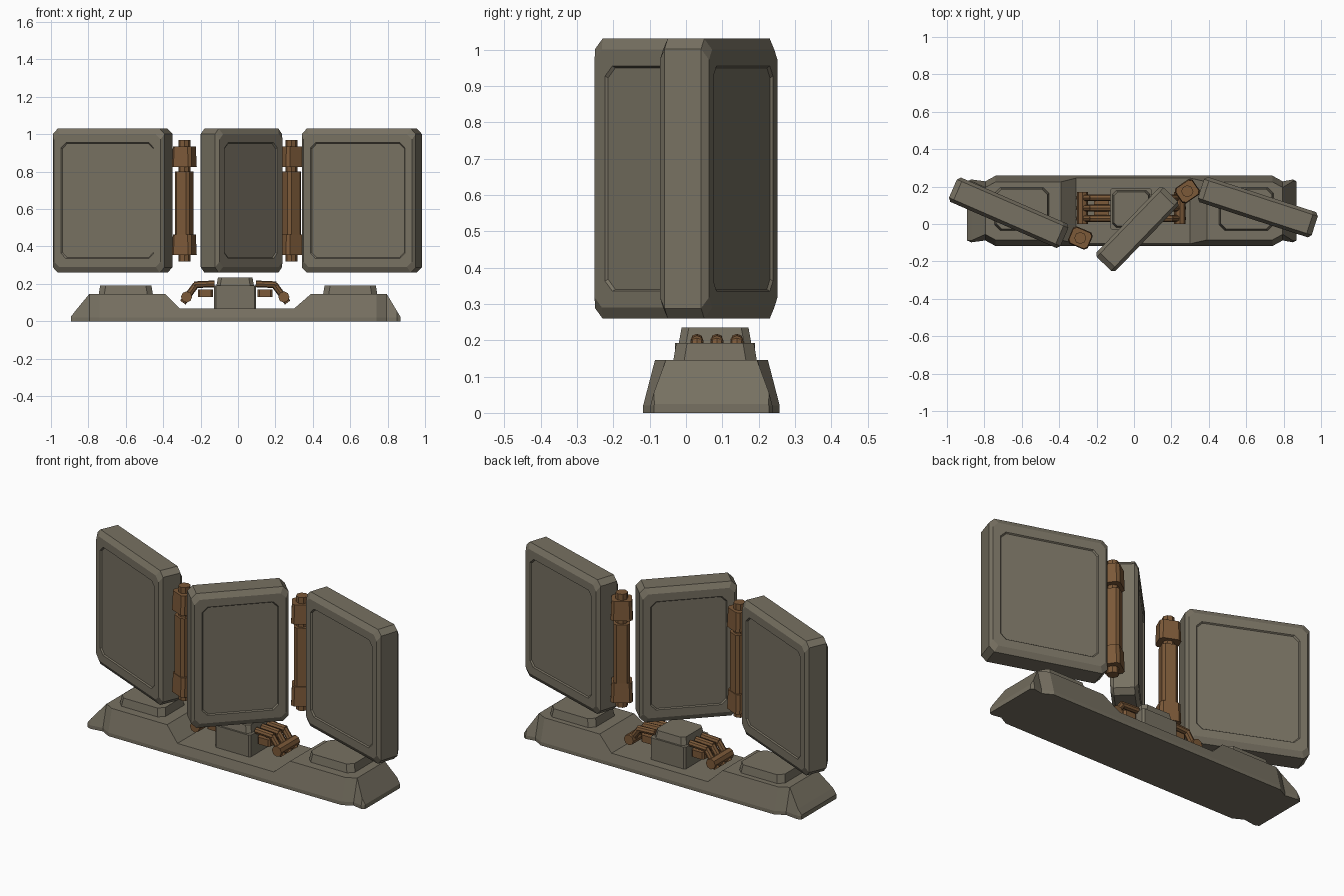
import bpy, bmesh, math
from mathutils import Matrix, Vector

if "Cube" in bpy.data.objects:
    bpy.data.objects.remove(bpy.data.objects["Cube"])


def material(name, col):
    m = bpy.data.materials.new(name)
    m.diffuse_color = (*col, 1)
    m.use_nodes = True
    m.node_tree.nodes["Principled BSDF"].inputs["Base Color"].default_value = m.diffuse_color
    return m


GREY = material("warm grey metal", (0.185, 0.165, 0.122))
BROWN = material("rusty brown", (0.2, 0.1, 0.04))


def loft(name, rings, mat, matrix=Matrix()):
    """Skin a list of equal-length rings and cap both ends."""
    bm = bmesh.new()
    vs = [[bm.verts.new(matrix @ Vector(p)) for p in r] for r in rings]
    n = len(rings[0])
    for a, b in zip(vs, vs[1:]):
        for i in range(n):
            j = (i + 1) % n
            bm.faces.new((a[i], a[j], b[j], b[i]))
    bm.faces.new(vs[0][::-1])
    bm.faces.new(vs[-1])
    bmesh.ops.recalc_face_normals(bm, faces=bm.faces)
    me = bpy.data.meshes.new(name)
    bm.to_mesh(me)
    bm.free()
    me.materials.append(mat)
    ob = bpy.data.objects.new(name, me)
    bpy.context.collection.objects.link(ob)
    return ob


def octagon(hw, hh, c):
    """Rectangle with cut corners, as 2D points."""
    return [(-hw + c, -hh), (hw - c, -hh), (hw, -hh + c), (hw, hh - c),
            (hw - c, hh), (-hw + c, hh), (-hw, hh - c), (-hw, -hh + c)]


def block(name, centre, size, mat, taper=0.0, cut=0.01, rot=0.0):
    """Upright block with cut corners, narrowing by taper to the top."""
    w, d, h = (s / 2 for s in size)
    rings = [[(x, y, z) for x, y in octagon(w - t, d - t, cut)]
             for z, t in ((-h, 0), (h, taper))]
    return loft(name, rings, mat, Matrix.Translation(centre) @ Matrix.Rotation(rot, 4, 'Z'))


def rod(name, a, b, r, mat, n=8):
    a, b = Vector(a), Vector(b)
    q = (b - a).to_track_quat('Z', 'Y').to_matrix().to_4x4()
    rings = [[(r * math.cos(2 * math.pi * i / n), r * math.sin(2 * math.pi * i / n), z)
              for i in range(n)] for z in (0, (b - a).length)]
    return loft(name, rings, mat, Matrix.Translation(a) @ q)


# Base: trapezoid section swept along x, with a dip in the middle
rings = []
for x, top, inset in ((-0.893, 0.025, 0.03), (-0.87, 0.055, 0.02), (-0.795, 0.146, 0.03),
                      (-0.74, 0.146, 0.0), (-0.39, 0.146, 0.0), (-0.31, 0.068, 0.0),
                      (0.30, 0.068, 0.0), (0.39, 0.146, 0.0), (0.74, 0.146, 0.0),
                      (0.795, 0.146, 0.03), (0.85, 0.055, 0.02), (0.868, 0.025, 0.03)):
    y0, y1, s = -0.118 + inset, 0.258 - inset, 0.26 * (top - 0.02)
    rings.append([(x, y0, 0), (x, y0, 0.02), (x, y0 + s, top),
                  (x, y1 - s, top), (x, y1, 0.02), (x, y1, 0)])
loft("base", rings, GREY)

# Raised pads under the outer panels
for side, x in (("left", -0.6), ("right", 0.6)):
    block(side + "_pad", (x, 0.08, 0.168), (0.29, 0.23, 0.048), GREY, 0.008, 0.03)

# Centre support under the middle panel
block("centre_support", (-0.015, 0.08, 0.13), (0.225, 0.22, 0.125), GREY, 0.0, 0.01)
block("centre_support_cap", (-0.015, 0.08, 0.213), (0.2, 0.2, 0.044), GREY, 0.008, 0.02)

# Brown linkages either side of the centre support
for side, s, x0 in (("left", -1, -0.125), ("right", 1, 0.095)):
    for i, y in enumerate((0.03, 0.085, 0.14)):
        rod(f"{side}_link_upper_{i}", (x0, y, 0.2), (x0 + s * 0.11, y, 0.195), 0.018, BROWN)
        rod(f"{side}_link_lower_{i}", (x0 + s * 0.1, y, 0.195), (x0 + s * 0.17, y, 0.1), 0.018, BROWN)
    rod(side + "_link_axle", (x0 + s * 0.15, 0.0, 0.13), (x0 + s * 0.15, 0.17, 0.13), 0.03, BROWN)
    block(side + "_link_block", (x0 + s * 0.05, 0.085, 0.15), (0.08, 0.13, 0.04), BROWN)


# Tall panels: bevelled slab with a shallow sunken field on each face
def panel(name, x, y, width, thick, deg):
    hw, hh, t = width / 2, 0.385, thick / 2
    # depth, side inset, top and bottom inset
    half = ((t - 0.007, 0.064, 0.084), (t - 0.007, 0.06, 0.08), (t, 0.055, 0.075),
            (t, 0.015, 0.03), (t - 0.018, 0.0, 0.0))
    levels = [(-d, a, b) for d, a, b in half] + list(half[::-1])
    rings = [[(px, d, pz) for px, pz in octagon(hw - a, hh - b, 0.028)] for d, a, b in levels]
    loft(name, rings, GREY, Matrix.Translation((x, y, 0.645))
         @ Matrix.Rotation(math.radians(deg), 4, 'Z'))


panel("left_panel", -0.67, 0.06, 0.65, 0.142, -23.5)
panel("middle_panel", 0.018, -0.028, 0.515, 0.142, 46)
panel("right_panel", 0.662, 0.09, 0.64, 0.142, -18)

# Brown hinges between the panels
for side, x, y, rot in (("left", -0.287, -0.075, -0.4), ("right", 0.285, 0.175, 0.6)):
    rod(side + "_hinge_pin", (x, y, 0.32), (x, y, 0.97), 0.032, BROWN)
    block(side + "_hinge_sleeve", (x, y, 0.63), (0.085, 0.085, 0.34), BROWN, 0.0, 0.015, rot)
    for part, z in (("lower", 0.41), ("upper", 0.88)):
        block(f"{side}_hinge_{part}_knuckle", (x, y, z), (0.115, 0.1, 0.11), BROWN, 0.004, 0.015, rot)
